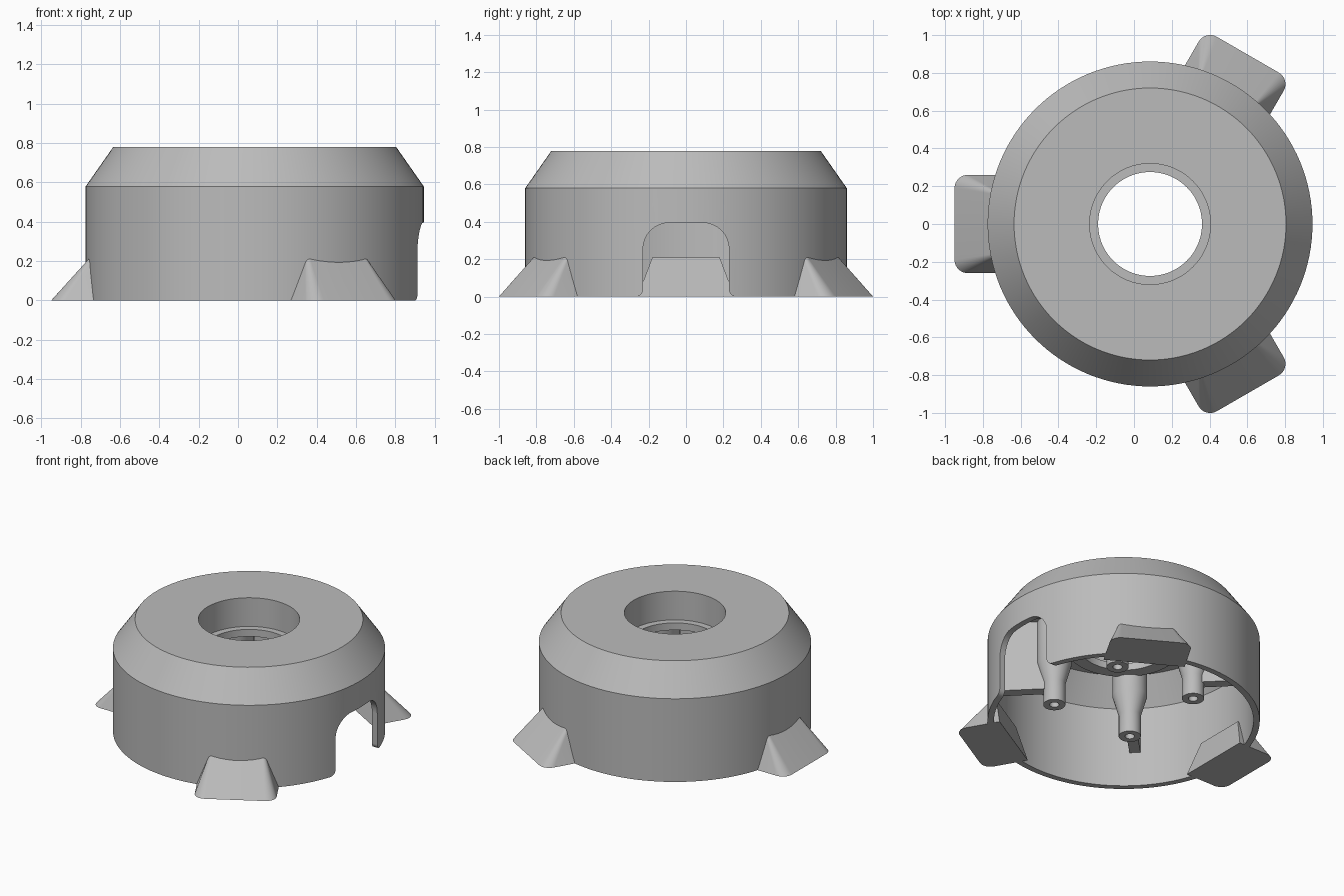
import bpy, bmesh
from math import pi, sin, cos, radians
from mathutils import Matrix, Vector

CENTRE = Vector((0.085, 0, 0))

cube = bpy.data.objects.get("Cube")
if cube:
    bpy.data.objects.remove(cube)

grey = bpy.data.materials.new("plain grey")
grey.use_nodes = True
colour = (0.5, 0.5, 0.5, 1)
grey.diffuse_color = colour
grey.node_tree.nodes["Principled BSDF"].inputs["Base Color"].default_value = colour


def make(name, bm, matrix=Matrix()):
    """Turn a bmesh into a linked object placed about the housing axis."""
    bmesh.ops.recalc_face_normals(bm, faces=bm.faces)
    mesh = bpy.data.meshes.new(name)
    bm.to_mesh(mesh)
    bm.free()
    mesh.transform(Matrix.Translation(CENTRE) @ matrix)
    mesh.materials.append(grey)
    ob = bpy.data.objects.new(name, mesh)
    bpy.context.collection.objects.link(ob)
    return ob


def smooth(ob, angle=30):
    bpy.ops.object.select_all(action='DESELECT')
    ob.select_set(True)
    bpy.context.view_layer.objects.active = ob
    bpy.ops.object.shade_smooth_by_angle(angle=radians(angle))


def lathe(profile, steps, closed):
    """Revolve (radius, z) points about z; open profiles may end on the axis."""
    bm = bmesh.new()
    rings = []
    for r, z in profile:
        if r == 0:
            rings.append([bm.verts.new((0, 0, z))] * steps)
        else:
            rings.append([bm.verts.new((r * cos(2 * pi * i / steps), r * sin(2 * pi * i / steps), z))
                          for i in range(steps)])
    pairs = list(zip(rings, rings[1:]))
    if closed:
        pairs.append((rings[-1], rings[0]))
    for a, b in pairs:
        for i in range(steps):
            j = (i + 1) % steps
            quad = dict.fromkeys((a[i], a[j], b[j], b[i]))
            bm.faces.new(list(quad))
    return bm


def loft(lower, upper):
    """Join two matching outlines with side faces and cap both ends."""
    bm = bmesh.new()
    a = [bm.verts.new(p) for p in lower]
    b = [bm.verts.new(p) for p in upper]
    for i in range(len(a)):
        j = (i + 1) % len(a)
        bm.faces.new((a[i], a[j], b[j], b[i]))
    bm.faces.new(a[::-1])
    bm.faces.new(b)
    return bm


def arc(cx, cy, r, start, end, steps=8):
    return [(cx + r * cos(radians(start + (end - start) * i / steps)),
             cy + r * sin(radians(start + (end - start) * i / steps))) for i in range(steps + 1)]


# Hollow housing with chamfered top and stepped centre bore
housing = make("housing", lathe([
    (0.86, 0), (0.86, 0.58), (0.72, 0.78), (0.32, 0.78), (0.32, 0.58), (0.275, 0.58),
    (0.275, 0.53), (0.36, 0.53), (0.36, 0.73), (0.69, 0.73), (0.82, 0.56), (0.82, 0)], 128, True))

# Arched cable opening with flared bottom corners
half = arc(0.27, 0.04, 0.04, 270, 180) + arc(0.09, 0.255, 0.14, 0, 90)
outline = [(0.27, -0.1)] + half
outline += [(-y, z) for y, z in reversed(outline)]
cutter = make("opening_cutter", loft([(0.6, y, z) for y, z in outline],
                                     [(1.1, y, z) for y, z in outline]))
cutter.hide_render = True
cut = housing.modifiers.new("opening", 'BOOLEAN')
cut.operation, cut.solver, cut.object = 'DIFFERENCE', 'EXACT', cutter
bpy.context.view_layer.objects.active = housing
bpy.ops.object.modifier_apply(modifier=cut.name)
bpy.data.objects.remove(cutter)
smooth(housing, 25)


def foot_outline(r0, r1, w, rad, z):
    pts = [(r0, -w)] + arc(r1 - rad, -w + rad, rad, -90, 0) + arc(r1 - rad, w - rad, rad, 0, 90) + [(r0, w)]
    return [(x, y, z) for x, y in pts]


# Three splayed feet
for name, angle in (("left_front_foot", -60), ("left_back_foot", 60), ("right_foot", 180)):
    foot = make(name, loft(foot_outline(0.74, 1.035, 0.26, 0.07, 0),
                           foot_outline(0.79, 0.845, 0.18, 0.02, 0.21)),
                Matrix.Rotation(radians(angle), 4, 'Z'))
    smooth(foot)

# Four stepped screw posts, each tied to the wall by a rib
for i in range(4):
    turn = Matrix.Rotation(radians(45 + 90 * i), 4, 'Z')
    post = make(f"screw_post_{i + 1}", lathe([
        (0, 0.3), (0.03, 0.3), (0.03, 0.14), (0.07, 0.14), (0.07, 0.29),
        (0.11, 0.43), (0.11, 0.74), (0, 0.74)], 32, False),
        turn @ Matrix.Translation((0.44, 0, 0)))
    smooth(post, 35)
    side = [(0.5, 0.24), (0.83, 0.24), (0.83, 0.56), (0.7, 0.74), (0.5, 0.74)]
    make(f"post_rib_{i + 1}", loft([(x, -0.035, z) for x, z in side],
                                   [(x, 0.035, z) for x, z in side]), turn)
